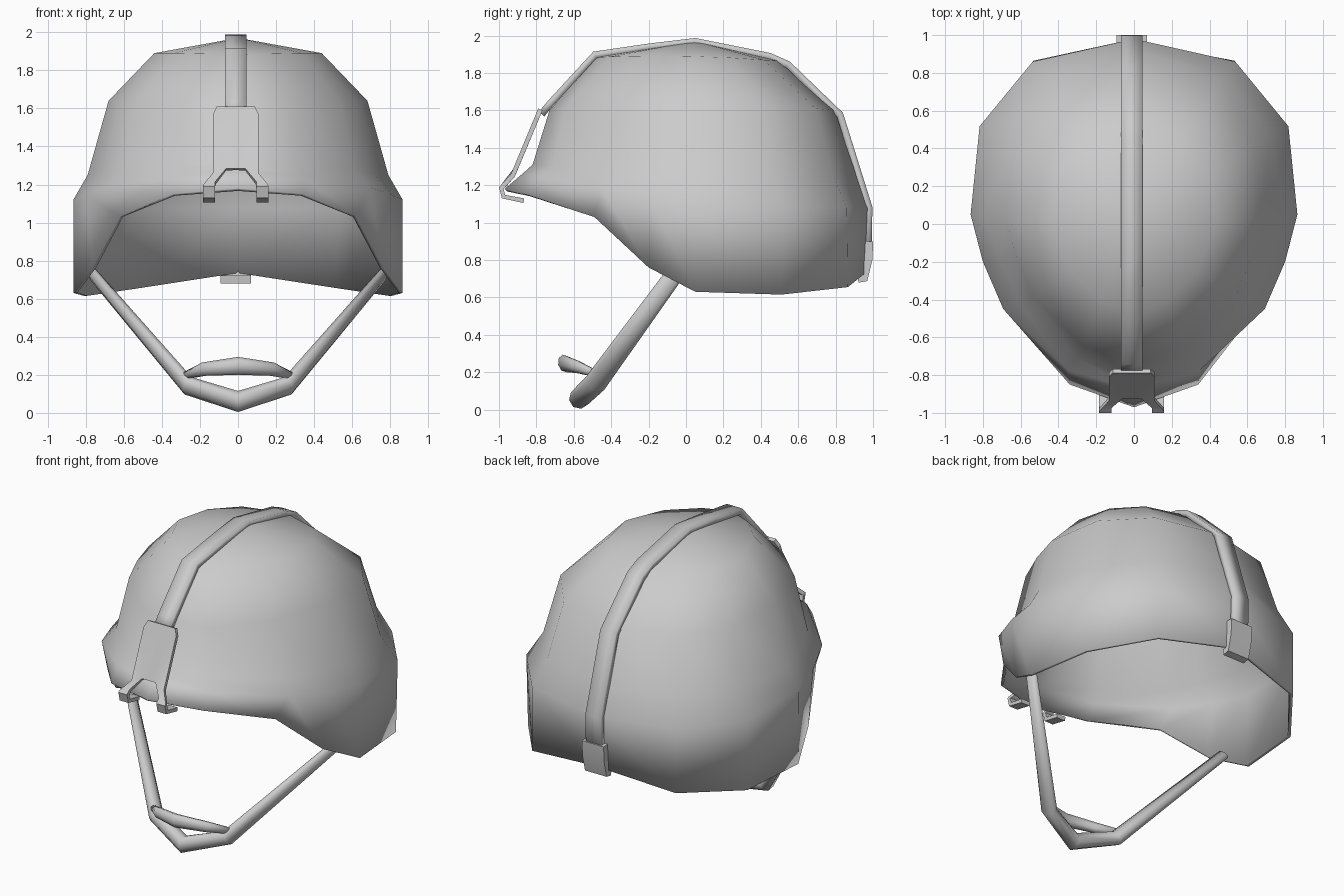
import bpy, math
from mathutils import Vector

if "Cube" in bpy.data.objects:
    bpy.data.objects.remove(bpy.data.objects["Cube"])

XC = -0.012  # the strap hardware sits slightly off centre


def make(name, verts, faces, thick=0, angle=40):
    me = bpy.data.meshes.new(name)
    me.from_pydata([tuple(v) for v in verts], [], faces)
    ob = bpy.data.objects.new(name, me)
    bpy.context.collection.objects.link(ob)
    bpy.ops.object.select_all(action='DESELECT')
    ob.select_set(True)
    bpy.context.view_layer.objects.active = ob
    bpy.ops.object.mode_set(mode='EDIT')
    bpy.ops.mesh.select_all(action='SELECT')
    if not thick:
        bpy.ops.mesh.normals_make_consistent(inside=False)
    bpy.ops.object.mode_set(mode='OBJECT')
    if thick:
        m = ob.modifiers.new("thickness", 'SOLIDIFY')
        m.thickness, m.offset = thick, -1
        bpy.ops.object.convert(target='MESH')
    bpy.ops.object.shade_smooth_by_angle(angle=math.radians(angle))
    return ob


def sweep(name, path, section, wide, radii=None, angle=40):
    """Loft a 2D section along a path; 'wide' is the direction of its first axis."""
    p = [Vector(q) for q in path]
    n, k = len(p), len(section)
    verts, faces = [], []
    for i, c in enumerate(p):
        t = (p[min(i + 1, n - 1)] - p[max(i - 1, 0)]).normalized()
        if 0 < i < n - 1:
            t = ((p[i + 1] - c).normalized() + (c - p[i - 1]).normalized()).normalized()
        nor = t.cross(Vector(wide)).normalized()
        w = nor.cross(t)
        ru, rv = radii[i] if radii else (1, 1)
        verts += [c + w * u * ru + nor * v * rv for u, v in section]
    for i in range(n - 1):
        for j in range(k):
            a, b = i * k + j, i * k + (j + 1) % k
            faces.append((a, b, b + k, a + k))
    faces += [tuple(range(k)), tuple(range((n - 1) * k, n * k))]
    return make(name, verts, faces, angle=angle)


def box(hw, ht):
    return [(-hw, -ht), (hw, -ht), (hw, ht), (-hw, ht)]


OVAL = [(math.cos(a * math.pi / 4), math.sin(a * math.pi / 4)) for a in range(8)]

# Shell: rim line of one half, front to back
rim = [(0, -.97, 1.18), (.34, -.85, 1.15), (.62, -.49, 1.03), (.765, -.2, .76),
       (.865, .05, .63), (.81, .51, .615), (.53, .865, .655), (0, .965, .735)]
# plan outline of the rings above the rim, on a unit circle-like grid
plan = [(0, -1), (.4, -.9), (.80, -.546), (.925, -.275), (1, -.005), (.945, .5),
        (.62, .87), (0, 1)]
# rings: half width, front y, back y, z at front / side / back, diagonal squeeze
rings = [(.44, -.48, .50, 1.885, 1.89, 1.865, .95),
         (.68, -.73, .80, 1.60, 1.64, 1.60, .99),
         (.79, -.82, .92, 1.31, 1.25, 1.26, .97),
         (.865, -.87, .98, 1.265, 1.12, 1.08, 1)]


def around(half):
    return half + [(-x, y, z) for x, y, z in half[-2:0:-1]]


verts = [(0, .05, 1.97)]
for hw, yf, yb, zf, zs, zb, sq in rings:
    half = []
    for i, (px, py) in enumerate(plan):
        z = zs + (zb - zf) / 2 * py + ((zf + zb) / 2 - zs) * py * py
        s = 1 if i in (0, 4, 7) else sq
        half.append((px * hw * s, (yf + yb) / 2 + py * s * (yb - yf) / 2, z))
    verts += around(half)
verts += around(rim)
N = 2 * len(rim) - 2
faces = [(0, 1 + j, 1 + (j + 1) % N) for j in range(N)]
for r in range(len(rings)):
    for j in range(N):
        a, b = 1 + r * N + j, 1 + r * N + (j + 1) % N
        faces.append((a, a + N, b + N, b))
make("helmet_shell", verts, faces, thick=.02, angle=180)

# Strap over the crown
crown = [(-.772, 1.58), (-.727, 1.635), (-.487, 1.897), (-.2, 1.938), (.05, 1.968), (.447, 1.888),
         (.545, 1.845), (.823, 1.577), (.978, 1.08), (.972, .80)]
sweep("crown_strap", [(XC, y, z) for y, z in crown], box(.057, .019), (1, 0, 0), angle=180)

# Clip hooked around the rear rim
clip = [(.98, .90), (.975, .80), (.955, .703), (.92, .70)]
sweep("rear_clip", [(XC, y, z) for y, z in clip], box(.08, .021), (1, 0, 0))


# Front mount plate with two legs hooked under the brim
def plate_y(z):
    return -.79 - (1.61 - z) * .15 / .36 if z > 1.25 else -.94 - (1.25 - z)


front = [(0, 1.61), (.10, 1.61), (.12, 1.57), (.12, 1.26), (.05, 1.285), (0, 1.285),
         (.17, 1.20), (.108, 1.215), (.172, 1.19), (.108, 1.19)]
half = [(x, plate_y(z), z) for x, z in front]
half += [(x, y, z) for y, z in ((-.985, 1.13), (-.87, 1.105)) for x in (.172, .108)]
quads = [(0, 5, 4, 3, 2, 1), (4, 7, 6, 3), (7, 9, 8, 6), (9, 11, 10, 8), (11, 13, 12, 10)]
verts, faces = list(half), list(quads)
off = len(half)
ids = [i if half[i][0] == 0 else i + off for i in range(off)]  # share the centre line
verts += [(-x, y, z) for x, y, z in half]
faces += [tuple(ids[i] for i in reversed(f)) for f in quads]
verts = [(x + XC, y, z) for x, y, z in verts]
make("front_mount", verts, faces, thick=.025, angle=20)


# Chin strap, running down from both sides of the shell
def mirrored(half):
    return half + [(-x, y, z) for x, y, z in half[-2::-1]]


r = [(.048, .026), (.06, .045), (.056, .056), (.06, .045), (.048, .026)]
sweep("chin_strap", mirrored([(.76, -.06, .725), (.262, -.485, .142), (0, -.57, .06)]),
      OVAL, (0, -.81, .58), r, angle=180)

# Chin cup strap bridging the front of the chin strap
rc = [(.02, .02), (.036, .03), (.048, .034), (.036, .03), (.02, .02)]
sweep("chin_cup", mirrored([(.28, -.49, .195), (.18, -.585, .23), (0, -.65, .247)]),
      OVAL, (0, -.2, 1), rc, angle=180)
